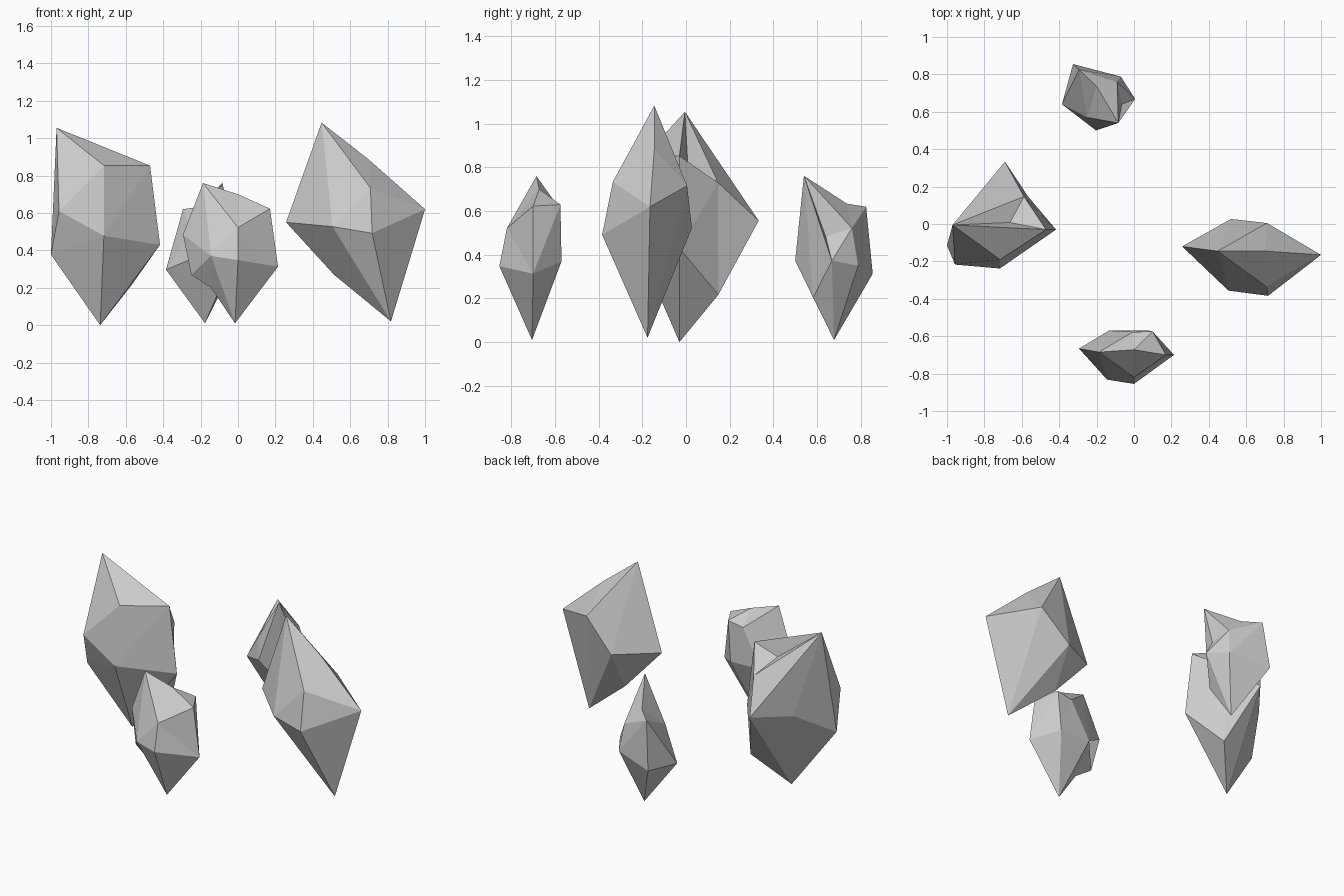
import bpy
import bmesh
from mathutils import Vector


def shard(name, corners):
    """Faceted rock: corners are skinned by their direction from the core,
    puffing them out only as far as needed so shallow dents survive."""
    pts = [Vector(p) for p in corners]
    core = sum(pts, Vector()) / len(pts)
    ext = [max(p[i] for p in pts) - min(p[i] for p in pts) for i in range(3)]
    for step in range(21):
        keep = 1 - step / 20
        bm = bmesh.new()
        verts = []
        for p in pts:
            d = Vector([(p[i] - core[i]) / ext[i] for i in range(3)])
            verts.append(bm.verts.new(d * d.length ** (keep - 1)))
        bmesh.ops.convex_hull(bm, input=verts)
        if all(v.is_valid and v.link_faces for v in verts):
            break
        if step < 20:
            bm.free()
    for v, p in zip(verts, pts):
        if v.is_valid:
            v.co = p
    bmesh.ops.recalc_face_normals(bm, faces=bm.faces[:])
    mesh = bpy.data.meshes.new(name)
    bm.to_mesh(mesh)
    bm.free()
    obj = bpy.data.objects.new(name, mesh)
    bpy.context.collection.objects.link(obj)
    return obj


# large shard on the left, with a notched top
shard("left_shard", [
    (-.97, -.005, 1.055), (-.716, -.19, .853), (-.47, -.03, .853),
    (-.663, .008, .82), (-.588, .147, .73), (-.69, .333, .556),
    (-.957, -.217, .61), (-.717, -.238, .478), (-.417, -.03, .43),
    (-1, -.115, .377), (-.857, .12, .53), (-.567, .148, .217),
    (-.737, -.03, 0)])

# large leaning shard on the right
shard("right_shard", [
    (.447, -.145, 1.083), (.70, -.145, .885), (.708, -.335, .734),
    (1, -.165, .62), (.717, -.384, .492), (.505, -.356, .527),
    (.257, -.12, .55), (.513, -.11, .27), (.818, -.176, .02),
    (.711, .005, .716), (.519, .027, .524)])

# small shard at the front, pinched on its left side
shard("front_shard", [
    (-.187, -.685, .76), (0, -.672, .70), (.171, -.70, .623),
    (.214, -.70, .313), (0, -.82, .522), (0, -.855, .348),
    (-.144, -.832, .37), (-.294, -.666, .485), (-.016, -.705, .01),
    (.10, -.575, .63), (-.134, -.57, .375), (-.005, -.577, .61),
    (-.25, -.69, .27), (-.144, -.705, .2), (.08, -.57, .37),
    (-.17, -.67, .43)])

# small shard at the back
shard("back_shard", [
    (-.084, .54, .762), (-.2, .737, .634), (-.294, .825, .62),
    (-.326, .855, .313), (-.09, .76, .522), (-.07, .788, .35),
    (.006, .668, .373), (-.176, .678, .01), (-.385, .64, .297),
    (-.203, .5, .373), (-.25, .57, .49), (-.093, .582, .204),
    (-.065, .64, .483)])
